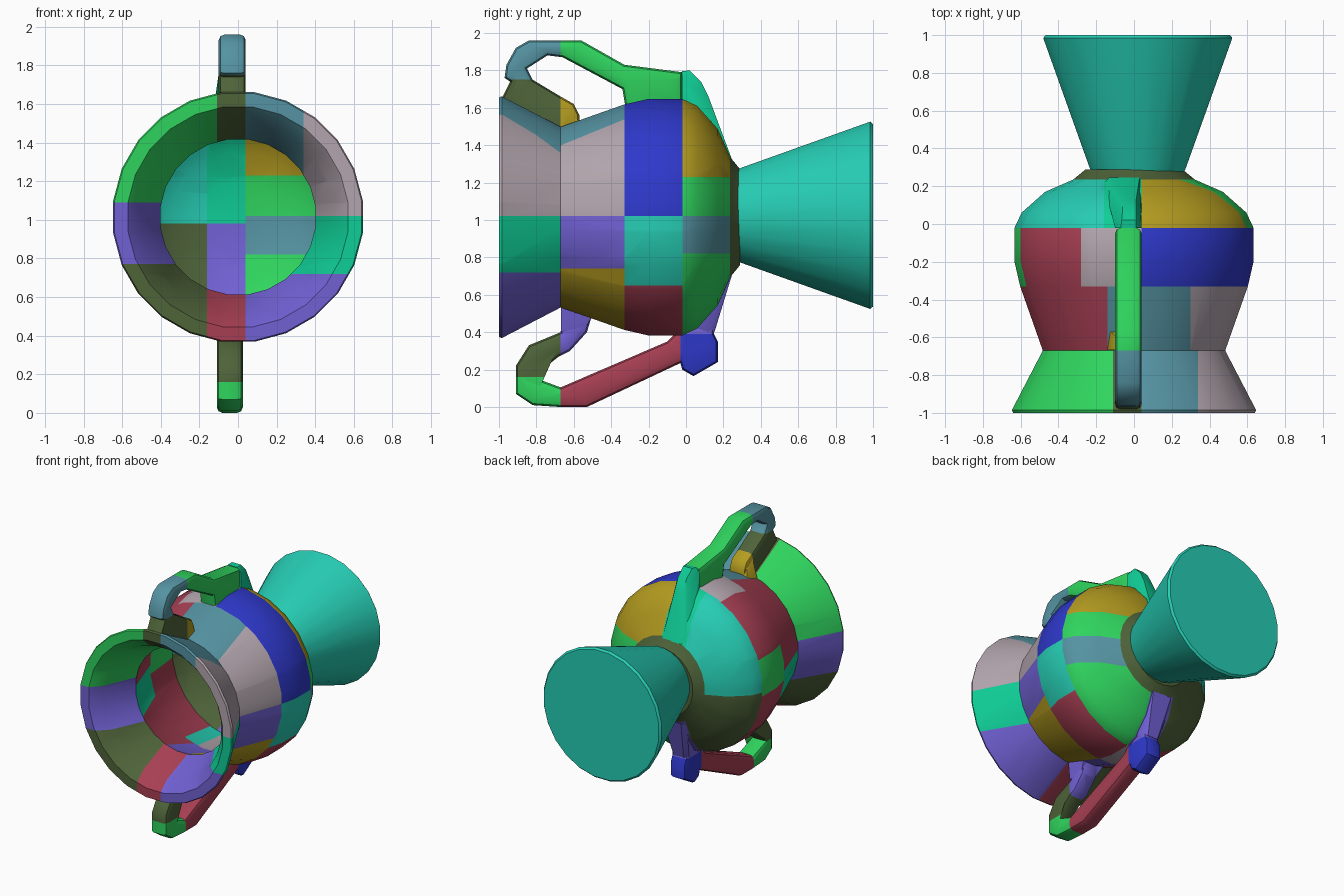
import bpy, bmesh, math
from mathutils import Vector

cube = bpy.data.objects.get("Cube")
if cube:
    bpy.data.objects.remove(cube, do_unlink=True)

# Palette in sRGB 0-255
PALETTE = {
    "teal": (38, 205, 180), "mint": (15, 205, 150), "green": (47, 212, 94),
    "blue": (46, 56, 202), "purple": (113, 97, 212), "slate": (85, 147, 162),
    "mauve_grey": (178, 165, 173), "crimson": (167, 63, 83),
    "olive": (78, 99, 57), "mustard": (180, 156, 32),
}
NAMES = list(PALETTE)


def linear(c):
    c /= 255
    return c / 12.92 if c <= 0.04045 else ((c + 0.055) / 1.055) ** 2.4


MATS = []
for name, rgb in PALETTE.items():
    col = [linear(c) for c in rgb] + [1]
    mat = bpy.data.materials.new(name)
    mat.use_nodes = True
    mat.diffuse_color = col
    bsdf = mat.node_tree.nodes["Principled BSDF"]
    bsdf.inputs["Base Color"].default_value = col
    bsdf.inputs["Roughness"].default_value = 0.7
    MATS.append(mat)


def finish(bm, name, rule):
    """Colour every face by a rule on its centre and make a softly shaded object."""
    bmesh.ops.recalc_face_normals(bm, faces=bm.faces)
    for f in bm.faces:
        f.material_index = NAMES.index(rule(f.calc_center_median()))
    me = bpy.data.meshes.new(name)
    bm.to_mesh(me)
    bm.free()
    for m in MATS:
        me.materials.append(m)
    ob = bpy.data.objects.new(name, me)
    bpy.context.collection.objects.link(ob)
    bpy.ops.object.select_all(action='DESELECT')
    ob.select_set(True)
    bpy.context.view_layer.objects.active = ob
    bpy.ops.object.shade_smooth_by_angle(angle=math.radians(35))


def cut(bm, axis, value, faces):
    """Slice faces along an axis-aligned plane."""
    geom = faces + list({e for f in faces for e in f.edges}) + list({v for f in faces for v in f.verts})
    co, no = Vector(), Vector()
    co[axis], no[axis] = value, 1
    bmesh.ops.bisect_plane(bm, geom=geom, dist=1e-5, plane_co=co, plane_no=no)


def lathe(profile, cx, cz, n=24):
    """Revolve (y, radius) points about a line parallel to y, with capped ends."""
    bm = bmesh.new()
    rings = []
    for y, r in profile:
        rings.append([bm.verts.new((cx + r * math.cos(math.tau * (i + .5) / n), y,
                                    cz + r * math.sin(math.tau * (i + .5) / n))) for i in range(n)])
    for a, b in zip(rings, rings[1:]):
        for i in range(n):
            j = (i + 1) % n
            bm.faces.new((a[i], a[j], b[j], b[i]))
    bm.faces.new(rings[0])
    bm.faces.new(rings[-1])
    return bm


# Patchwork cells per band along y: (colour, x min, x max, z min, z max), first match wins
INF = 9
BANDS = [
    (-1.1, -0.67, [
        ("olive", -.11, .04, 1.2, INF), ("slate", .04, .34, 1.02, INF),
        ("mauve_grey", .34, INF, 1.02, INF), ("mint", .04, INF, .72, 1.02),
        ("purple", .04, INF, -INF, .72), ("crimson", -.16, .04, -INF, .77),
        ("olive", -INF, -.16, -INF, .77), ("purple", -INF, -.11, .77, 1.09),
        ("green", -INF, -.11, 1.09, INF)]),
    (-0.67, -0.33, [
        ("slate", -.14, .30, 1.02, INF), ("mauve_grey", .30, INF, 1.02, INF),
        ("purple", .04, INF, .74, 1.02), ("mustard", .04, INF, -INF, .74),
        ("purple", -.14, .04, -INF, 1.02), ("crimson", -INF, -.14, 1.02, INF),
        ("mint", -INF, -.14, .80, 1.02), ("crimson", -INF, -.14, -INF, .80)]),
    (-0.33, -0.02, [
        ("blue", .04, INF, 1.02, INF), ("teal", .04, INF, .65, 1.02),
        ("crimson", .04, INF, -INF, .65), ("mauve_grey", -.28, .04, 1.22, INF),
        ("mauve_grey", -.11, .04, -INF, .95), ("teal", -.22, -.11, -INF, .95),
        ("green", -INF, -.11, .95, 1.22), ("crimson", -INF, .04, -INF, INF)]),
    (-0.02, 0.235, [
        ("mustard", .04, INF, 1.23, INF), ("green", .04, INF, 1.02, 1.23),
        ("slate", .04, INF, .82, 1.02), ("green", .04, INF, -INF, .82),
        ("mint", -.16, .04, .98, INF), ("purple", -.16, .04, -INF, .98),
        ("teal", -INF, -.16, .98, INF), ("olive", -INF, -.16, -INF, .98)]),
]


def body_colour(c):
    for y0, y1, cells in BANDS:
        if y0 <= c.y < y1:
            for col, x0, x1, z0, z1 in cells:
                if x0 <= c.x <= x1 and z0 <= c.z <= z1:
                    return col
    return "olive"


# Hollow vessel lying along y: outer wall, lip, inner wall
OUTER = [(.288, .26), (.235, .325), (.17, .475), (.06, .60), (-.02, .638),
         (-.20, .638), (-.33, .608), (-.67, .487), (-.985, .652), (-1, .645)]
INNER = [(-1, .575), (-.92, .505), (-.67, .405), (-.33, .52), (-.02, .55),
         (.08, .49), (.16, .34), (.20, .20)]
bm = lathe(OUTER + INNER, 0, 1.015)
for y0, y1, cells in BANDS:
    for axis, k in ((0, 1), (2, 3)):
        for v in sorted({v for c in cells for v in c[k:k + 2] if abs(v) < INF}):
            cut(bm, axis, v, [f for f in bm.faces if y0 < f.calc_center_median().y < y1])
finish(bm, "vessel_body", body_colour)

# Flared foot
finish(lathe([(.27, .245), (.30, .258), (.985, .505), (1, .492)], .02, 1.025),
       "flared_foot", lambda c: "teal")


def handle(name, outline, x0, x1, cuts, rule):
    """Extrude a (y, z) outline across x, round its rims and colour it in sections."""
    bm = bmesh.new()
    caps = [bm.faces.new([bm.verts.new((x, y, z)) for y, z in outline]) for x in (x0, x1)]
    n = len(outline)
    a, b = (list(f.verts) for f in caps)
    for i in range(n):
        j = (i + 1) % n
        bm.faces.new((a[i], a[j], b[j], b[i]))
    bmesh.ops.recalc_face_normals(bm, faces=bm.faces)
    rims = list({e for f in caps for e in f.edges})
    bmesh.ops.bevel(bm, geom=rims, offset=.03, offset_type='OFFSET', segments=2,
                    profile=.5, affect='EDGES', clamp_overlap=False)
    bmesh.ops.triangulate(bm, faces=bm.faces)
    for axis, v in cuts:
        cut(bm, axis, v, list(bm.faces))
    finish(bm, name, rule)


# Upper handle arching from lip to shoulder
def upper_colour(c):
    if c.y < -.67:
        return "olive" if c.z < 1.75 else "slate"
    return "mustard" if c.y < -.4 and c.z < 1.67 else "green"


handle("upper_handle", [
    (-.99, 1.64), (-.94, 1.74), (-.97, 1.76), (-.96, 1.83), (-.91, 1.92), (-.84, 1.96),
    (-.56, 1.96), (-.33, 1.83), (-.02, 1.79), (-.02, 1.60), (-.32, 1.58), (-.34, 1.70),
    (-.66, 1.87), (-.74, 1.88), (-.85, 1.81), (-.82, 1.75), (-.67, 1.66), (-.60, 1.62),
    (-.57, 1.56), (-.57, 1.50), (-.67, 1.44)],
    -.10, .04, [(1, -.67), (2, 1.75)], upper_colour)


# Lower handle looping beneath the body
def lower_colour(c):
    if c.y < -.67:
        return "green" if c.z < .16 else "olive"
    if c.y < -.03:
        return "purple" if c.y < -.4 and c.z > .25 else "crimson"
    return "blue" if c.z < .39 else "purple"


handle("lower_handle", [
    (-.66, .57), (-.50, .50), (-.53, .40), (-.62, .30), (-.68, .27), (-.82, .16),
    (-.67, .105), (-.10, .35), (-.03, .42), (.06, .47), (.14, .47),
    (.15, .39), (.17, .35), (.17, .24), (.04, .165), (-.02, .20), (-.03, .235),
    (-.53, 0), (-.67, 0), (-.82, .01), (-.91, .07), (-.91, .22), (-.84, .33), (-.67, .40)],
    -.11, .025, [(1, -.67), (1, -.03), (2, .16), (2, .39)], lower_colour)


# Flared roots where the handles spread onto the vessel: (x min, x max, y, z) edges
def root(name, edges, colour):
    bm = bmesh.new()
    for x0, x1, y, z in edges:
        bm.verts.new((x0, y, z))
        bm.verts.new((x1, y, z))
    hull = bmesh.ops.convex_hull(bm, input=bm.verts)
    bmesh.ops.delete(bm, geom=[v for v in hull["geom_interior"] if isinstance(v, bmesh.types.BMVert)],
                     context='VERTS')
    finish(bm, name, lambda c: colour)


root("upper_back_root", [(-.07, .01, -.022, 1.795), (-.10, .04, -.022, 1.76), (-.10, .04, -.022, 1.61),
                         (-.065, .01, .02, 1.80), (-.06, .01, .08, 1.74), (-.095, .035, .06, 1.70),
                         (-.065, .01, .12, 1.66), (-.13, .03, .247, 1.32), (-.16, .04, .215, 1.34)],
     "mint")
root("lower_back_root", [(-.085, 0, .152, .40), (-.11, .025, .12, .40), (-.11, .025, .04, .43),
                         (-.12, .04, .06, .46), (-.13, .03, .247, .71), (-.16, .04, .215, .69)],
     "purple")
root("upper_neck_root", [(-.10, .04, -.668, 1.62), (-.08, .02, -.62, 1.61),
                         (-.14, .04, -.668, 1.48), (-.13, .04, -.56, 1.50)], "mustard")
root("lower_neck_root", [(-.11, .025, -.668, .40), (-.10, .015, -.55, .40),
                         (-.14, .04, -.668, .56), (-.14, .04, -.50, .49)], "purple")
